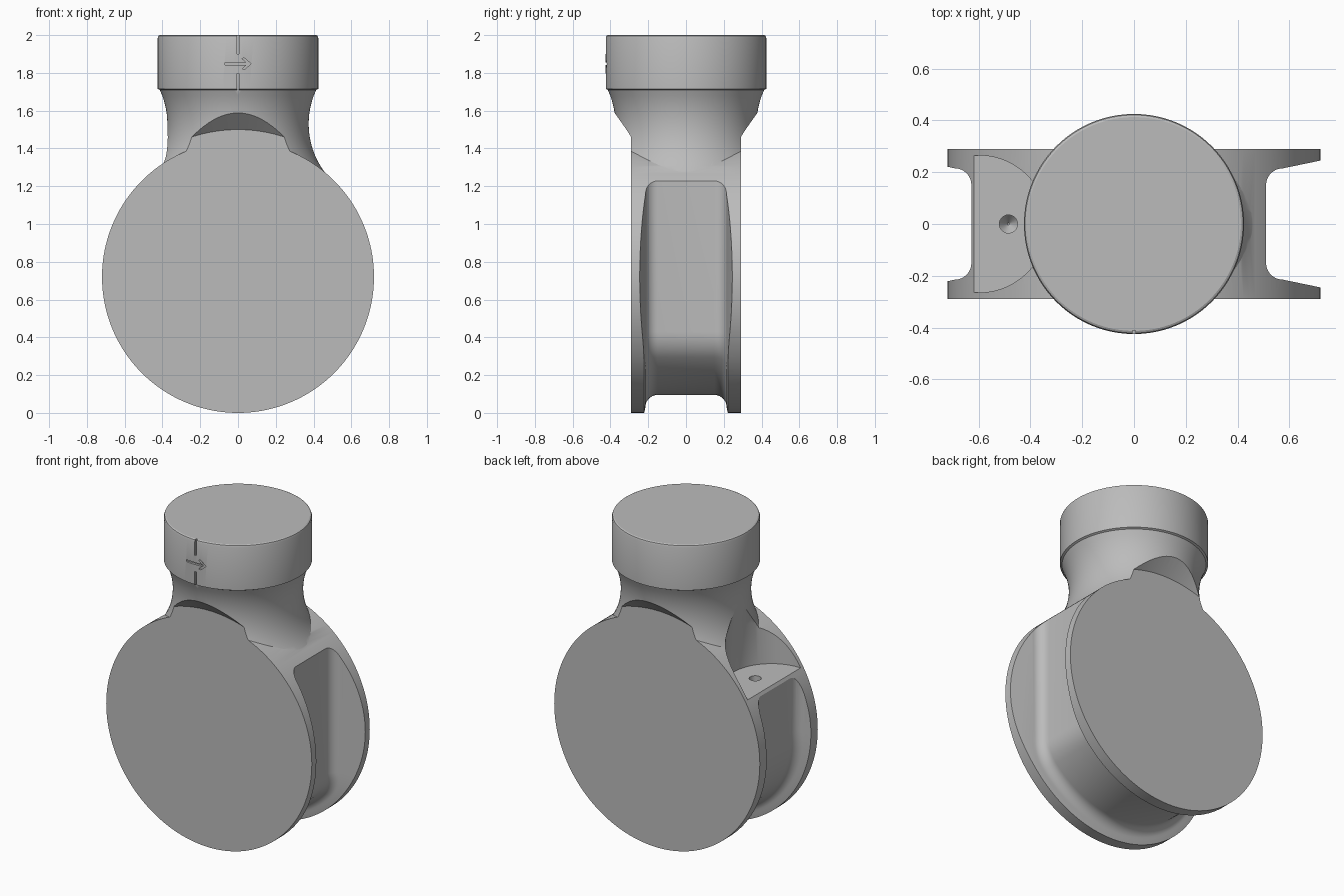
import bpy, bmesh
from math import sin, cos, pi, radians, atan2
from mathutils import Vector

cube = bpy.data.objects.get("Cube")
if cube:
    bpy.data.objects.remove(cube)

MID = 0.72      # height of the wheel axis
HALF = 0.29     # half width of the wheel

grey = bpy.data.materials.new("plain_grey")
grey.use_nodes = True
grey.diffuse_color = (0.5, 0.5, 0.5, 1)
grey.node_tree.nodes["Principled BSDF"].inputs["Base Color"].default_value = (0.5, 0.5, 0.5, 1)


def loft(name, rings):
    """Solid skinned through rings of equal size, capped at both ends."""
    bm = bmesh.new()
    loops = [[bm.verts.new(p) for p in ring] for ring in rings]
    n = len(loops[0])
    for a, b in zip(loops, loops[1:]):
        for i in range(n):
            j = (i + 1) % n
            bm.faces.new((a[i], a[j], b[j], b[i]))
    bm.faces.new(loops[0])
    bm.faces.new(loops[-1])
    bmesh.ops.recalc_face_normals(bm, faces=bm.faces)
    mesh = bpy.data.meshes.new(name)
    bm.to_mesh(mesh)
    bm.free()
    mesh.materials.append(grey)
    ob = bpy.data.objects.new(name, mesh)
    bpy.context.collection.objects.link(ob)
    return ob


def lathe_z(name, profile, x=0, n=128):
    turn = [2 * pi * i / n for i in range(n)]
    return loft(name, [[(x + r * cos(t), r * sin(t), z) for t in turn] for r, z in profile])


def lathe_y(name, profile, n=160):
    turn = [2 * pi * i / n for i in range(n)]
    return loft(name, [[(r * cos(t), y, MID + r * sin(t)) for t in turn] for r, y in profile])


def combine(target, other, operation):
    mod = target.modifiers.new("combine", "BOOLEAN")
    mod.operation = operation
    mod.solver = "EXACT"
    mod.object = other
    bpy.context.view_layer.objects.active = target
    bpy.ops.object.modifier_apply(modifier=mod.name)
    bpy.data.objects.remove(other)


# Wheel-shaped housing, left slightly wide and trimmed flat below
body = lathe_y("housing_body", [(0.72, -0.33), (0.72, 0.33)])

# Waisted neck and round head in one turned profile
neck = [(0.5, 1.1)]
for i in range(17):
    a = radians(-44.6 + i * 69.4 / 16)
    neck.append((0.801 - 0.427 * cos(a), 1.53 + 0.427 * sin(a)))
neck += [(0.425, 1.715), (0.425, 1.985), (0.421, 1.996), (0.413, 2.0)]
combine(body, lathe_z("neck_and_head", neck), "UNION")

# Flat sides with a conical relief up into the neck
for side in (-1, 1):
    relief = lathe_y("side_relief", [(0.78, side * HALF), (1.09, side * (HALF + 0.31))])
    combine(body, relief, "DIFFERENCE")

# Channel around the rim: straight up both sides, rounded below
path = [(0.51, 1.3, 0)]
bend = atan2(-0.29, 0.31)
for i in range(11):
    a = bend * i / 10
    path.append((0.31 + 0.2 * cos(a), 0.43 + 0.2 * sin(a), a))
for i in range(1, 49):
    a = bend + (-pi - bend) * i / 48
    path.append((0.625 * cos(a), MID + 0.625 * sin(a), a))
path.append((-0.63, 1.3, -pi))

half_profile = [(0.065 - 0.065 * cos(t), 0.15 + 0.065 * sin(t))
                for t in [pi / 2 * i / 8 for i in range(9)]]
half_profile += [(0.21, 0.245), (0.4, 0.283)]
profile = half_profile + [(d, -y) for d, y in reversed(half_profile)]
channel = loft("rim_channel", [[(x + d * cos(a), y, z + d * sin(a)) for d, y in profile]
                               for x, z, a in path])
combine(body, channel, "DIFFERENCE")

# Round pocket with a flat floor and a small drilled hole
pocket = [(0.265, 1.09), (0.265, 1.36), (0.222, 1.54)]
combine(body, lathe_z("pocket", pocket, x=-0.6, n=96), "DIFFERENCE")
hole = [(0.004, 0.98), (0.035, 1.02), (0.035, 1.12)]
combine(body, lathe_z("drilled_hole", hole, x=-0.485, n=32), "DIFFERENCE")


# Engraved index lines and arrow on the front of the head
def engrave(name, outline):
    tool = loft(name, [[(x, y, z) for x, z in outline] for y in (-0.46, -0.411)])
    combine(body, tool, "DIFFERENCE")


for low, high in ((1.9, 2.02), (1.7, 1.797)):
    engrave("index_line", [(-0.006, low), (0.006, low), (0.006, high), (-0.006, high)])
upper = [(-0.068, 0.006), (0.045, 0.006), (0.022, 0.027), (0.032, 0.032), (0.07, 0.0)]
arrow = upper + [(x, -z) for x, z in reversed(upper[:-1])]
engrave("arrow", [(x, 1.848 + z) for x, z in arrow])

bpy.ops.object.select_all(action="DESELECT")
body.select_set(True)
bpy.context.view_layer.objects.active = body
bpy.ops.object.shade_smooth_by_angle(angle=radians(25))
